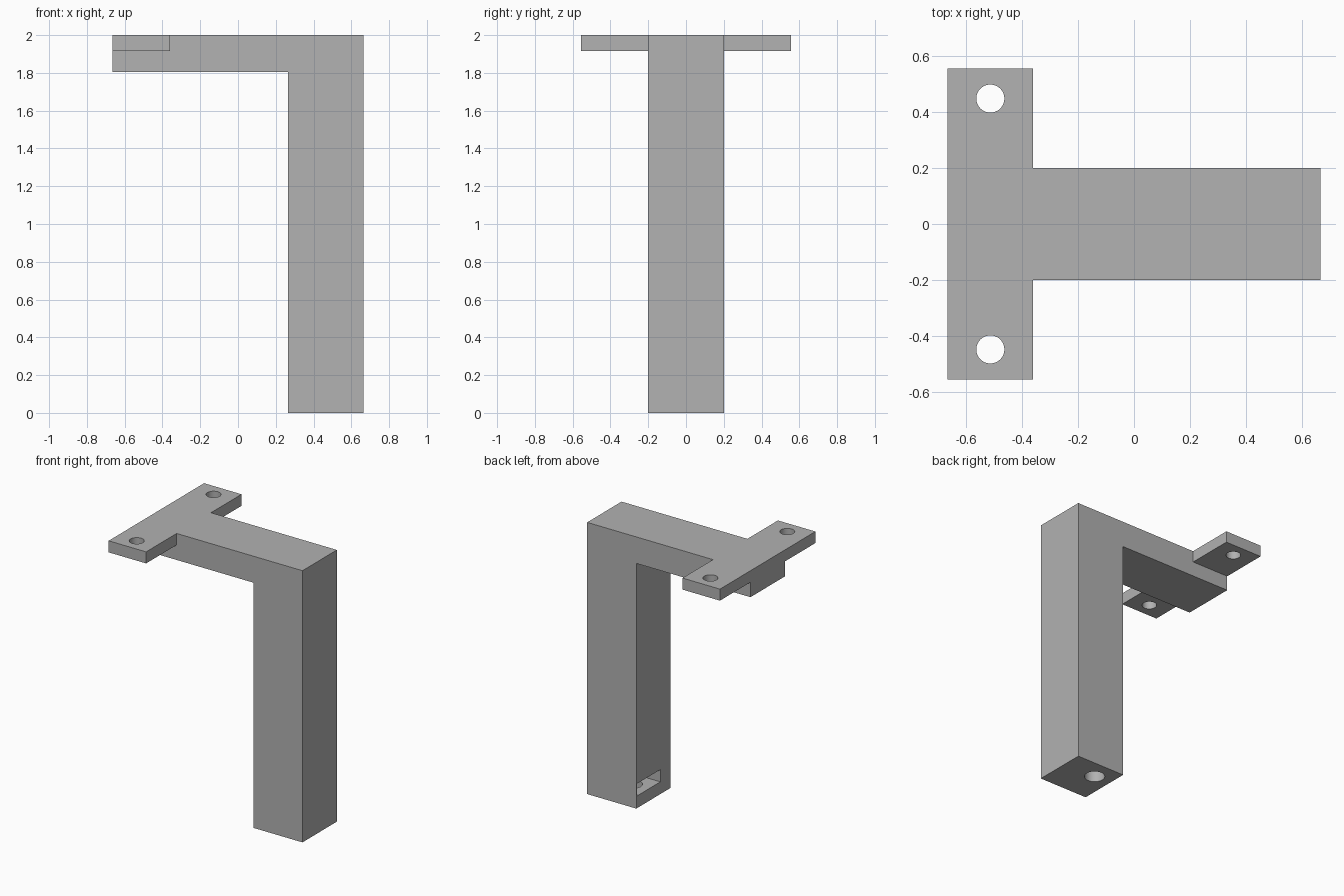
import bpy
import bmesh
import math

cube = bpy.data.objects.get("Cube")
if cube:
    bpy.data.objects.remove(cube, do_unlink=True)

# Single flat colour
grey = bpy.data.materials.new("plain_grey")
grey.use_nodes = True
GREY = (0.445, 0.445, 0.445, 1)
grey.diffuse_color = GREY
grey.node_tree.nodes["Principled BSDF"].inputs["Base Color"].default_value = GREY

# Main dimensions
HALF_X, HALF_Y, TOP = 0.665, 0.20, 2.0
LEG_X = 0.265        # inner face of the leg
ARM_Z = 1.805        # underside of the arm
PLATE_X, PLATE_Y, PLATE_Z = -0.36, 0.555, 1.915


def add_object(name, bm):
    bmesh.ops.recalc_face_normals(bm, faces=bm.faces)
    mesh = bpy.data.meshes.new(name)
    bm.to_mesh(mesh)
    bm.free()
    mesh.materials.append(grey)
    obj = bpy.data.objects.new(name, mesh)
    bpy.context.collection.objects.link(obj)
    return obj


def box(name, low, high):
    bm = bmesh.new()
    bmesh.ops.create_cube(bm, size=1)
    for v in bm.verts:
        v.co = [h if c > 0 else l for c, l, h in zip(v.co, low, high)]
    return add_object(name, bm)


def peg(name, x, y, radius, z0, z1):
    bm = bmesh.new()
    bmesh.ops.create_cone(bm, cap_ends=True, segments=48, radius1=radius,
                          radius2=radius, depth=z1 - z0)
    bmesh.ops.translate(bm, verts=bm.verts, vec=(x, y, (z0 + z1) / 2))
    return add_object(name, bm)


def combine(target, tool, operation):
    """Apply a boolean and discard the tool object."""
    tool.hide_render = True
    mod = target.modifiers.new(tool.name, "BOOLEAN")
    mod.operation, mod.solver, mod.object = operation, "EXACT", tool
    bpy.context.view_layer.objects.active = target
    bpy.ops.object.modifier_apply(modifier=mod.name)
    bpy.data.objects.remove(tool, do_unlink=True)


# Leg and arm: one L-shaped profile extruded across the width
profile = [(-HALF_X, TOP), (-HALF_X, ARM_Z), (LEG_X, ARM_Z),
           (LEG_X, 0), (HALF_X, 0), (HALF_X, TOP)]
bm = bmesh.new()
face = bm.faces.new([bm.verts.new((x, -HALF_Y, z)) for x, z in profile])
side = bmesh.ops.extrude_face_region(bm, geom=[face])["geom"]
bmesh.ops.translate(bm, vec=(0, 2 * HALF_Y, 0),
                    verts=[g for g in side if isinstance(g, bmesh.types.BMVert)])
bracket = add_object("mounting_bracket", bm)

# Mounting plate across the end of the arm
combine(bracket, box("mounting_plate", (-HALF_X, -PLATE_Y, PLATE_Z),
                     (PLATE_X, PLATE_Y, TOP)), "UNION")

# Screw holes in the plate
for s in (-1, 1):
    combine(bracket, peg("screw_hole", -0.512, s * 0.447, 0.05,
                         PLATE_Z - 0.1, TOP + 0.1), "DIFFERENCE")

# Nut pocket in the leg's inner face, with a bolt hole up from the foot
combine(bracket, box("nut_pocket", (LEG_X - 0.1, -0.08, 0.09),
                     (0.535, 0.19, 0.18)), "DIFFERENCE")
combine(bracket, peg("bolt_hole", 0.40, 0.057, 0.07, -0.1, 0.135), "DIFFERENCE")

# Tidy coplanar faces, keep hard edges and smooth hole walls
bm = bmesh.new()
bm.from_mesh(bracket.data)
bmesh.ops.dissolve_limit(bm, angle_limit=math.radians(0.5),
                         verts=bm.verts, edges=bm.edges)
bm.to_mesh(bracket.data)
bm.free()
bpy.ops.object.select_all(action="DESELECT")
bracket.select_set(True)
bpy.context.view_layer.objects.active = bracket
bpy.ops.object.shade_smooth_by_angle(angle=math.radians(30))
